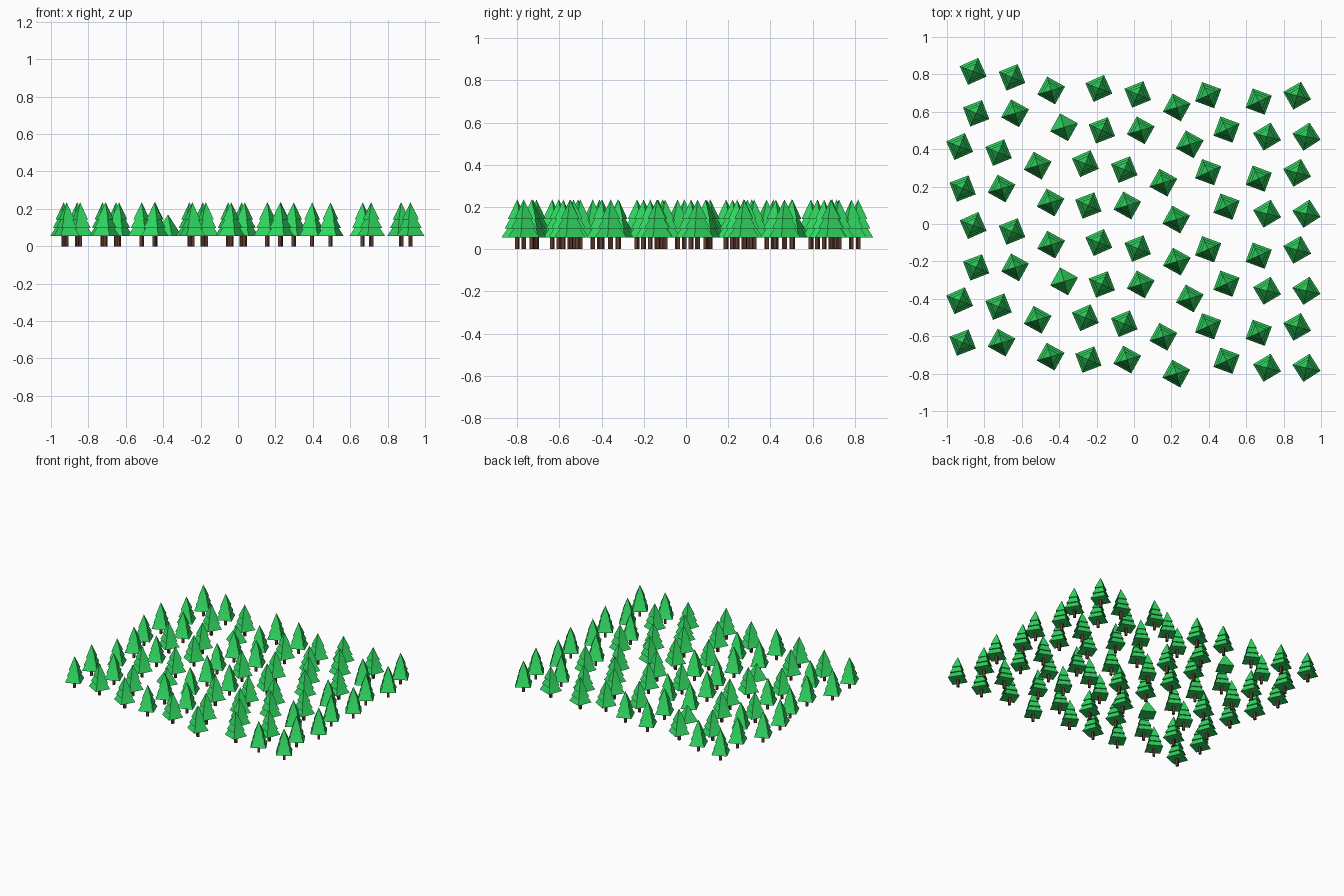
import bpy, bmesh
from math import radians
from mathutils import Matrix, Vector

if "Cube" in bpy.data.objects:
    bpy.data.objects.remove(bpy.data.objects["Cube"])


def material(name, color):
    m = bpy.data.materials.new(name)
    m.diffuse_color = color
    m.use_nodes = True
    m.node_tree.nodes["Principled BSDF"].inputs["Base Color"].default_value = m.diffuse_color
    return m


green = material("needle_green", (0.03, 0.68, 0.12, 1))
brown = material("bark_brown", (0.13, 0.05, 0.03, 1))


def cone_mesh(name, parts, mat):
    """Four-sided cones or prisms: (z0, z1, bottom radius, top radius)."""
    bm = bmesh.new()
    for z0, z1, r0, r1 in parts:
        bmesh.ops.create_cone(
            bm, cap_ends=True, segments=4, radius1=r0, radius2=r1,
            depth=z1 - z0, matrix=Matrix.Translation((0, 0, (z0 + z1) / 2)))
    me = bpy.data.meshes.new(name)
    bm.to_mesh(me)
    bm.free()
    me.materials.append(mat)
    return me


# Shared meshes: three-tier crown, single-tier bush, trunk
tiers = [(0.055, 0.17, 0.077, 0), (0.097, 0.205, 0.062, 0), (0.143, 0.235, 0.046, 0)]
crown = cone_mesh("crown", tiers, green)
bush = cone_mesh("bush", tiers[:1], green)
trunk = cone_mesh("trunk", [(0, 0.06, 0.012, 0.012)], brown)


def place(name, mesh, x, y, angle):
    ob = bpy.data.objects.new(name, mesh)
    ob.location = (x, y, 0)
    ob.rotation_euler.z = radians(angle)
    bpy.context.collection.objects.link(ob)


# Six-tree clump: offset from first tree and crown rotation
clump = [(0, 0, 69), (0.208, -0.032, 67), (0.417, -0.102, 106),
         (0.016, -0.224, 66), (0.224, -0.224, 106), (0.486, -0.299, 106)]


def place_clump(x, y, turn=0, low_last=False):
    rot = Matrix.Rotation(radians(turn), 2)
    for i, (dx, dy, a) in enumerate(clump):
        p = rot @ Vector((dx, dy)) + Vector((x, y))
        if low_last and i == 5:
            place("tree_bush", bush, p.x, p.y, a + turn)
        else:
            place("tree_crown", crown, p.x, p.y, a + turn)
            place("tree_trunk", trunk, p.x, p.y, a + turn)


# Left and middle columns of clumps, each a pair repeated front to back
for col in range(2):
    for half in range(2):
        for pair in range(2):
            place_clump(-0.860 + 0.672 * col - 0.072 * pair,
                        0.816 - 0.091 * col - 0.824 * half - 0.402 * pair,
                        low_last=(col == 0 and pair == 0))

# Right column: the same clump turned around
for k in range(4):
    place_clump(0.922, 0.467 - 0.412 * k, turn=188.7)
